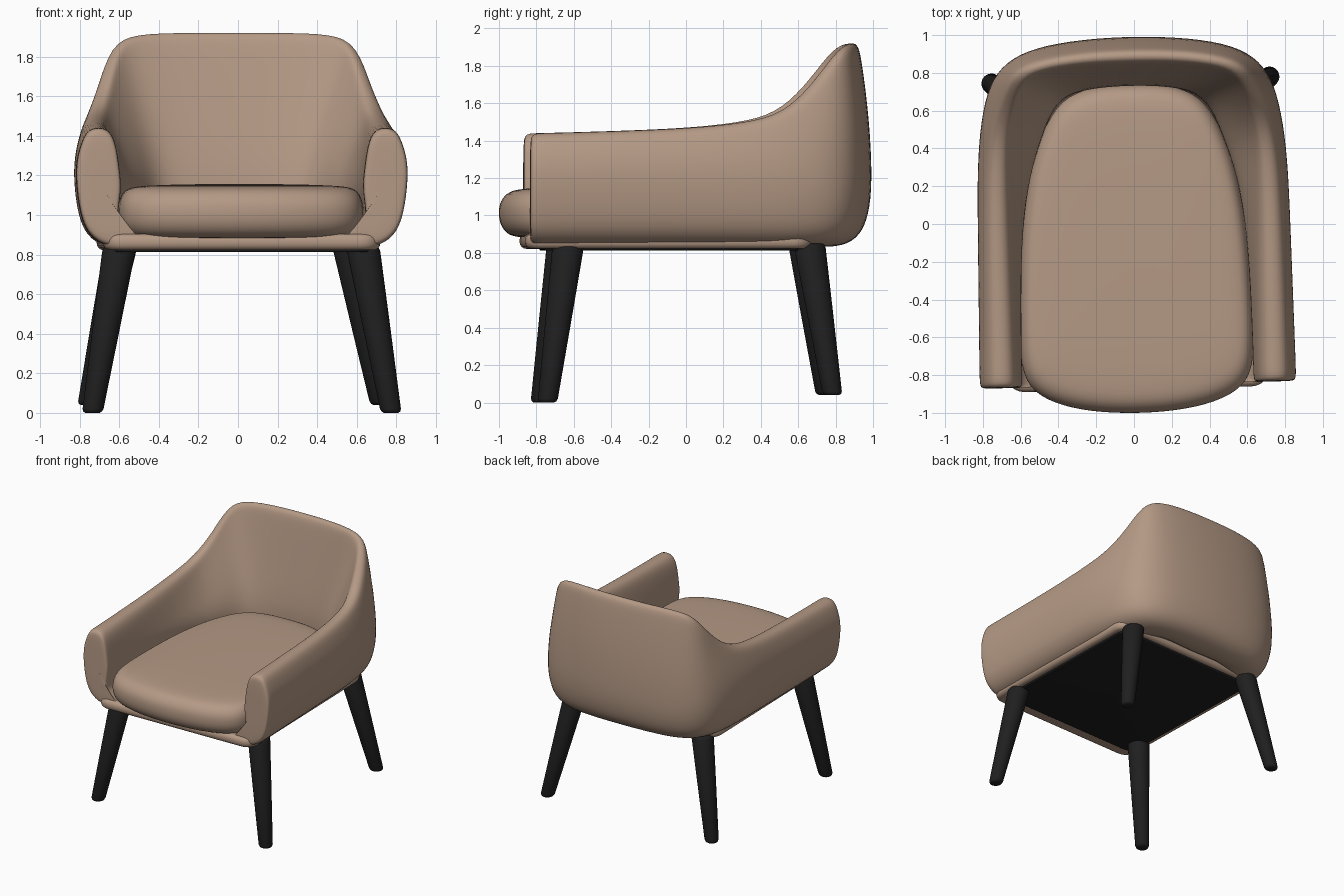
import bpy, bmesh, math
from mathutils import Vector, Matrix

if "Cube" in bpy.data.objects:
    bpy.data.objects.remove(bpy.data.objects["Cube"])

YAW = Matrix.Rotation(0.025, 4, 'Z')   # the chair is turned very slightly


def material(name, rgb):
    m = bpy.data.materials.new(name)
    m.diffuse_color = (*rgb, 1)
    m.use_nodes = True
    m.node_tree.nodes["Principled BSDF"].inputs["Base Color"].default_value = m.diffuse_color
    return m


TAN = material("tan upholstery", (0.46, 0.32, 0.235))
BLACK = material("black wood", (0.014, 0.014, 0.014))


def finish(name, bm, mat, subsurf=0):
    bmesh.ops.recalc_face_normals(bm, faces=bm.faces)
    me = bpy.data.meshes.new(name)
    bm.to_mesh(me)
    bm.free()
    me.transform(YAW)
    me.materials.append(mat)
    ob = bpy.data.objects.new(name, me)
    bpy.context.collection.objects.link(ob)
    for p in me.polygons:
        p.use_smooth = True
    if subsurf:
        s = ob.modifiers.new("smooth", 'SUBSURF')
        s.levels = s.render_levels = subsurf
    return ob


def loft(rings):
    """Skin a list of closed rings and cap both ends."""
    bm = bmesh.new()
    rows = [[bm.verts.new(p) for p in r] for r in rings]
    n = len(rows[0])
    for a, b in zip(rows, rows[1:]):
        for k in range(n):
            bm.faces.new((a[k], a[(k + 1) % n], b[(k + 1) % n], b[k]))
    bm.faces.new(rows[0])
    bm.faces.new(rows[-1])
    return bm


# Wall stations, front of arm to middle of back:
# rim x, y, z | outer x, y | inner x, y | rim half width
STATIONS = [
    (.725, -.84, 1.445, .84, -.84, .605, -.84, .09),
    (.725, -.76, 1.445, .84, -.76, .605, -.76, .09),
    (.725, -.40, 1.455, .835, -.40, .60, -.40, .085),
    (.725, .00, 1.47, .83, .00, .58, .00, .08),
    (.72, .30, 1.50, .825, .33, .525, .28, .075),
    (.70, .50, 1.55, .80, .58, .475, .42, .07),
    (.652, .655, 1.69, .755, .76, .43, .54, .06),
    (.605, .785, 1.87, .665, .88, .38, .63, .05),
    (.50, .85, 1.92, .50, .955, .30, .69, .05),
    (.25, .885, 1.925, .25, .99, .15, .712, .05),
    (.00, .89, 1.925, .00, 1.0, .00, .717, .05),
]


def wall_ring(rx, ry, rz, ox, oy, ix, iy, w):
    r, o, i = Vector((rx, ry)), Vector((ox, oy)), Vector((ix, iy))
    d = (o - i).normalized()
    j = i + d * .04
    mid = (r + d * w).lerp(o, .62) + d * .006
    pts = [(j - d * .12, .91), (j, .95), (i, 1.12), (i.lerp(r - d * w, .5), (1.12 + rz - .09) / 2),
           (r - d * w, rz - .09), (r - d * w * .65, rz - .015), (r, rz),
           (r + d * w * .65, rz - .015), (r + d * w, rz - .09),
           (mid, (rz - .09) * .5 + .6), (o, 1.17), (o - d * .022, 1.0),
           (o - d * .065, .895), (o - d * .16, .832), (o - d * .34, .83)]
    return [Vector((p.x, p.y, z)) for p, z in pts]


# Wrap-around shell of arms and back
half = [wall_ring(*s) for s in STATIONS]
front = half[0]
c = Vector((.71, -.84, 1.12))
cap = []
for k, off in ((.55, -.012), (.88, -.01)):
    cap.append([c + (p - c) * k + Vector((0, off, 0)) for p in front])
half = cap + half
mirror = [[Vector((-p.x, p.y, p.z)) for p in r] for r in half[:-1]]
finish("wraparound_shell", loft(half + mirror[::-1]), TAN, 2)


# Cushion from a rounded outline stacked in rings
OUT = [(0, -1.0), (.25, -.985), (.45, -.935), (.58, -.85), (.62, -.70), (.615, -.40),
       (.595, 0), (.54, .3), (.47, .5), (.37, .67), (.2, .73), (0, .735)]
outline = OUT + [(-x, y) for x, y in OUT[-2:0:-1]]
LAYERS = [(.5, .88), (.85, .88), (.95, .89), (1, .95), (1.008, 1.015), (1, 1.075),
          (.95, 1.13), (.85, 1.147), (.5, 1.155), (.1, 1.157)]
finish("seat_cushion", loft([[(x * s, -.1 + (y + .1) * s, z) for x, y in outline]
                             for s, z in LAYERS]), TAN, 2)


def slab(name, x, y0, y1, z0, z1, radius, bevel, mat):
    """Flat board with rounded corners and softened edges."""
    pts = []
    for cx, cy, a in ((x, y1, 0), (-x, y1, 90), (-x, y0, 180), (x, y0, 270)):
        sx, sy = (1 if cx > 0 else -1), (1 if cy == y1 else -1)
        for k in range(7):
            t = math.radians(a + 15 * k)
            pts.append((cx - sx * radius + radius * math.cos(t),
                        cy - sy * radius + radius * math.sin(t)))
    ob = finish(name, loft([[(px, py, z) for px, py in pts] for z in (z0, z1)]), mat)
    b = ob.modifiers.new("edge", 'BEVEL')
    b.width, b.segments, b.limit_method = bevel, 4, 'ANGLE'
    return ob


# Floor of the shell with its visible front lip, and the dark panel beneath
slab("shell_floor", .70, -.875, .66, .822, .905, .10, .035, TAN)
slab("underside_panel", .65, -.77, .62, .812, .86, .08, .01, BLACK)


# Tapered splayed legs
def leg(name, top, bottom):
    top, bottom = Vector(top), Vector(bottom)
    axis = top - bottom
    rings = []
    for t, r in ((0, .036), (.008, .047), (.025, .053), (.5, .069), (.97, .084), (.99, .08), (1, .07)):
        p = bottom + axis * t
        rings.append([(p.x + r * math.cos(a), p.y + r * math.sin(a), p.z)
                      for a in (math.tau * k / 32 for k in range(32))])
    finish(name, loft(rings), BLACK)


for side, s in (("left", -1), ("right", 1)):
    leg("front_leg_" + side, (s * .615, -.645, .84), (s * .755, -.76, .0))
    leg("back_leg_" + side, (s * .575, .645, .85), (s * .74, .765, .04))
